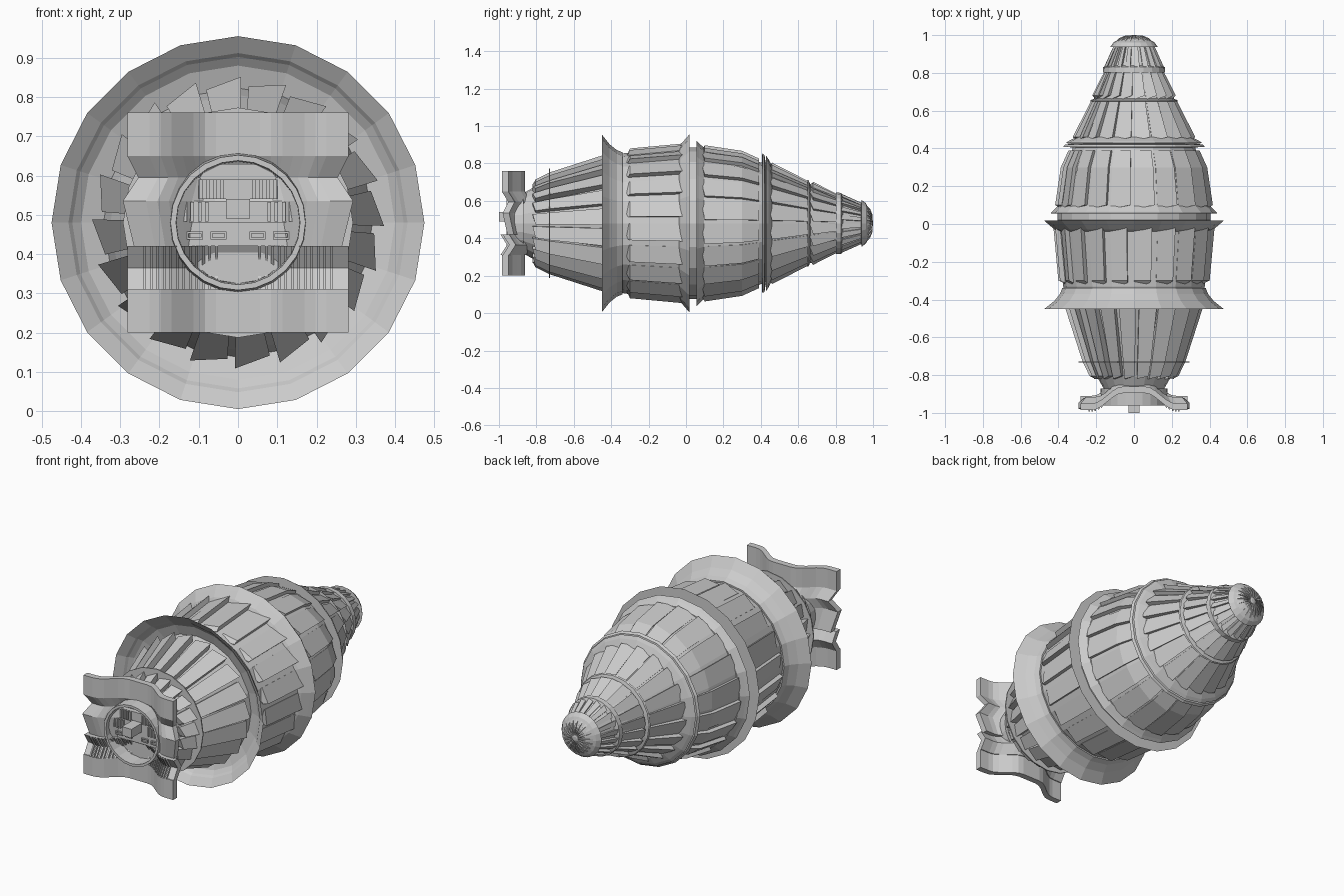
import bpy, bmesh, math

AXIS_Z = 0.48
SIDES = 20

default = bpy.data.objects.get("Cube")
if default:
    bpy.data.objects.remove(default, do_unlink=True)


def finish(name, bm):
    bmesh.ops.recalc_face_normals(bm, faces=bm.faces[:])
    mesh = bpy.data.meshes.new(name)
    bm.to_mesh(mesh)
    bm.free()
    obj = bpy.data.objects.new(name, mesh)
    bpy.context.collection.objects.link(obj)
    return obj


def polar(y, r, a):
    return (r * math.sin(a), y, AXIS_Z + r * math.cos(a))


def skin(bm, loops, wrap):
    """Join equal loops of vertices with quads; wrap joins last to first."""
    pairs = list(zip(loops, loops[1:]))
    if wrap:
        pairs.append((loops[-1], loops[0]))
    for one, two in pairs:
        n = len(one)
        for i in range(n):
            j = (i + 1) % n
            bm.faces.new((one[i], one[j], two[j], two[i]))


def revolve(name, profile, sides=SIDES, ring=False):
    """Spin (y, radius) pairs about the long axis; ring closes the profile."""
    bm = bmesh.new()
    loops = [[bm.verts.new(polar(y, r, math.tau * i / sides)) for i in range(sides)]
             for y, r in profile]
    skin(bm, loops, ring)
    if not ring:
        bm.faces.new(loops[0])
        bm.faces.new(loops[-1])
    return finish(name, bm)


def panels(name, stations, count=SIDES, fill=0.8, tilt=0.022, skew=0.02, depth=0.04, phase=0.0):
    """Tilted overlapping armour slabs running along the hull."""
    bm = bmesh.new()
    step = math.tau / count
    for i in range(count):
        a = step * (i + phase)
        b = a + step * fill
        loops = []
        for k, (y, r) in enumerate(stations):
            shift = skew if k == 0 else 0
            loops.append([bm.verts.new(p) for p in (
                polar(y, r - depth, a), polar(y + shift, r - depth, b),
                polar(y + shift, r, b), polar(y, r - tilt, a))])
        skin(bm, loops, False)
        bm.faces.new(loops[0])
        bm.faces.new(loops[-1])
    return finish(name, bm)


def arch_y(x):
    """Front face of the bowed prow plate."""
    t = min(max((abs(x) - 0.06) / 0.16, 0), 1)
    return -0.895 - 0.09 * t * t * (3 - 2 * t)


def bowed_sheet(name, spans, rows, thick=0.035, forward=0.0):
    """Bowed plates over x spans; rows are (z, y offset, x scale)."""
    bm = bmesh.new()
    for x0, x1, cuts in spans:
        xs = [x0 + (x1 - x0) * i / cuts for i in range(cuts + 1)]
        loops = []
        for x in xs:
            y = arch_y(x) - forward
            front = [bm.verts.new((x * s, y + d, z)) for z, d, s in rows]
            back = [bm.verts.new((x * s, y + d + thick, z)) for z, d, s in rows]
            loops.append(front + back[::-1])
        skin(bm, loops, False)
        n = len(rows)
        for end in (loops[0], loops[-1]):
            for k in range(n - 1):
                bm.faces.new((end[k], end[k + 1], end[2 * n - 2 - k], end[2 * n - 1 - k]))
    return finish(name, bm)


def boxes(name, items):
    """Merge boxes given as (centre, size)."""
    bm = bmesh.new()
    for c, s in items:
        made = bmesh.ops.create_cube(bm, size=1)["verts"]
        bmesh.ops.scale(bm, vec=s, verts=made)
        bmesh.ops.translate(bm, vec=c, verts=made)
    return finish(name, bm)


# Hull cores
revolve("front_core", [(-0.88, 0.155), (-0.81, 0.195), (-0.45, 0.325), (-0.36, 0.345)])
revolve("middle_core", [(-0.36, 0.365), (-0.33, 0.375), (-0.02, 0.405), (0.06, 0.405),
                        (0.3, 0.368), (0.4, 0.325), (0.43, 0.32)])
revolve("rear_core", [(0.42, 0.315), (0.65, 0.212), (0.8, 0.15), (0.83, 0.145), (0.95, 0.09)])

# Flared skirt and collar rings
revolve("front_skirt", [(-0.45, 0.475), (-0.42, 0.432), (-0.37, 0.392), (-0.34, 0.38),
                        (-0.34, 0.34), (-0.37, 0.34), (-0.39, 0.40)], ring=True)
revolve("main_ring", [(-0.04, 0.40), (-0.03, 0.42), (0.0, 0.455), (0.018, 0.475),
                      (0.02, 0.40)], ring=True)
revolve("second_ring", [(0.055, 0.39), (0.057, 0.442), (0.07, 0.428), (0.095, 0.405),
                        (0.1, 0.38)], ring=True)
revolve("waist_ring", [(0.405, 0.31), (0.408, 0.375), (0.42, 0.365), (0.425, 0.33)], ring=True)
revolve("waist_lip", [(0.425, 0.30), (0.428, 0.362), (0.44, 0.345), (0.46, 0.305),
                      (0.46, 0.28)], ring=True)
revolve("front_disc", [(-0.733, 0.21), (-0.733, 0.293), (-0.727, 0.293), (-0.727, 0.21)], ring=True)
revolve("rear_hoop", [(0.647, 0.20), (0.65, 0.233), (0.657, 0.228), (0.665, 0.205)], ring=True)
revolve("tail_band", [(0.8, 0.14), (0.802, 0.165), (0.83, 0.163), (0.84, 0.14)], ring=True)

# Armour panels
panels("front_strips", [(-0.82, 0.235), (-0.73, 0.272), (-0.42, 0.372)],
       fill=0.82, tilt=0.024, skew=0.015, depth=0.05, phase=0.25)
panels("middle_panels", [(-0.345, 0.378), (-0.30, 0.402), (-0.02, 0.428)], fill=0.72, skew=0.035)
panels("rear_middle_panels", [(0.08, 0.418), (0.3, 0.388), (0.39, 0.347)], fill=0.85, tilt=0.016)
panels("cone_panels", [(0.44, 0.325), (0.65, 0.228)], fill=0.85, tilt=0.014)
panels("upper_cone_panels", [(0.66, 0.222), (0.805, 0.158)], fill=0.85, tilt=0.012)
panels("tail_strips", [(0.83, 0.16), (0.945, 0.108)], fill=0.6, tilt=0.008, skew=0.0)

# Tail cap with radial fins
revolve("tail_cap", [(0.935, 0.085), (0.938, 0.126), (0.962, 0.108), (0.975, 0.082),
                     (0.985, 0.06), (0.988, 0.03), (0.99, 0.01)])
panels("tail_fins", [(0.965, 0.098), (0.984, 0.078), (0.998, 0.045)],
       fill=0.4, tilt=0, skew=0, depth=0.035)
revolve("tail_hub", [(0.98, 0.022), (0.997, 0.02), (1.0, 0.01)], 12)

# Bowed prow plates
full = [(-0.282, 0.282, 20)]
bowed_sheet("prow_upper_plate", full, [(0.76, 0, 1), (0.65, 0, 1)])
bowed_sheet("prow_middle_plate", full, [(0.65, 0, 1), (0.595, 0.035, 0.9),
                                        (0.535, 0.005, 1.04), (0.42, 0.03, 0.94)])
chevron = [(0.42, 0.005, 1), (0.365, 0.04, 1), (0.31, 0.005, 1)]
bowed_sheet("prow_chevron_plate", full, chevron)
bowed_sheet("prow_lower_plate", full, [(0.31, 0, 1), (0.20, 0, 1)])

# Paired slats over the chevron plate
slats = []
for side in (-1, 1):
    for i in range(6):
        for gap in (0, 0.018):
            x = side * (0.055 + 0.033 * i + gap)
            slats.append((x - 0.004, x + 0.004, 1))
bowed_sheet("prow_slats", slats, chevron, 0.02, 0.012)

# Round prow mouth and its fittings
revolve("mouth_ring", [(-0.96, 0.172), (-0.87, 0.178), (-0.87, 0.155), (-0.96, 0.158)], 24, ring=True)
boxes("mouth_ledges", [((0, -0.875, 0.565), (0.20, 0.06, 0.05)),
                       ((0, -0.885, 0.508), (0.29, 0.05, 0.055)),
                       ((0, -0.88, 0.45), (0.29, 0.05, 0.06))])
fittings = []
for side in (-1, 1):
    for i in range(4):
        fittings.append(((side * (0.04 + 0.018 * i), -0.91, 0.565), (0.008, 0.02, 0.05)))
        fittings.append(((side * (0.08 + 0.018 * i), -0.914, 0.508), (0.009, 0.018, 0.05)))
    for x in (0.05, 0.11):
        for dz in (-0.008, 0.008):
            fittings.append(((side * x, -0.908, 0.447 + dz), (0.036, 0.01, 0.005)))
        for dx in (-0.018, 0.018):
            fittings.append(((side * x + dx, -0.908, 0.447), (0.005, 0.01, 0.02)))
boxes("mouth_fittings", fittings)
boxes("prow_probe", [((0, -0.94, 0.515), (0.06, 0.12, 0.05))])
